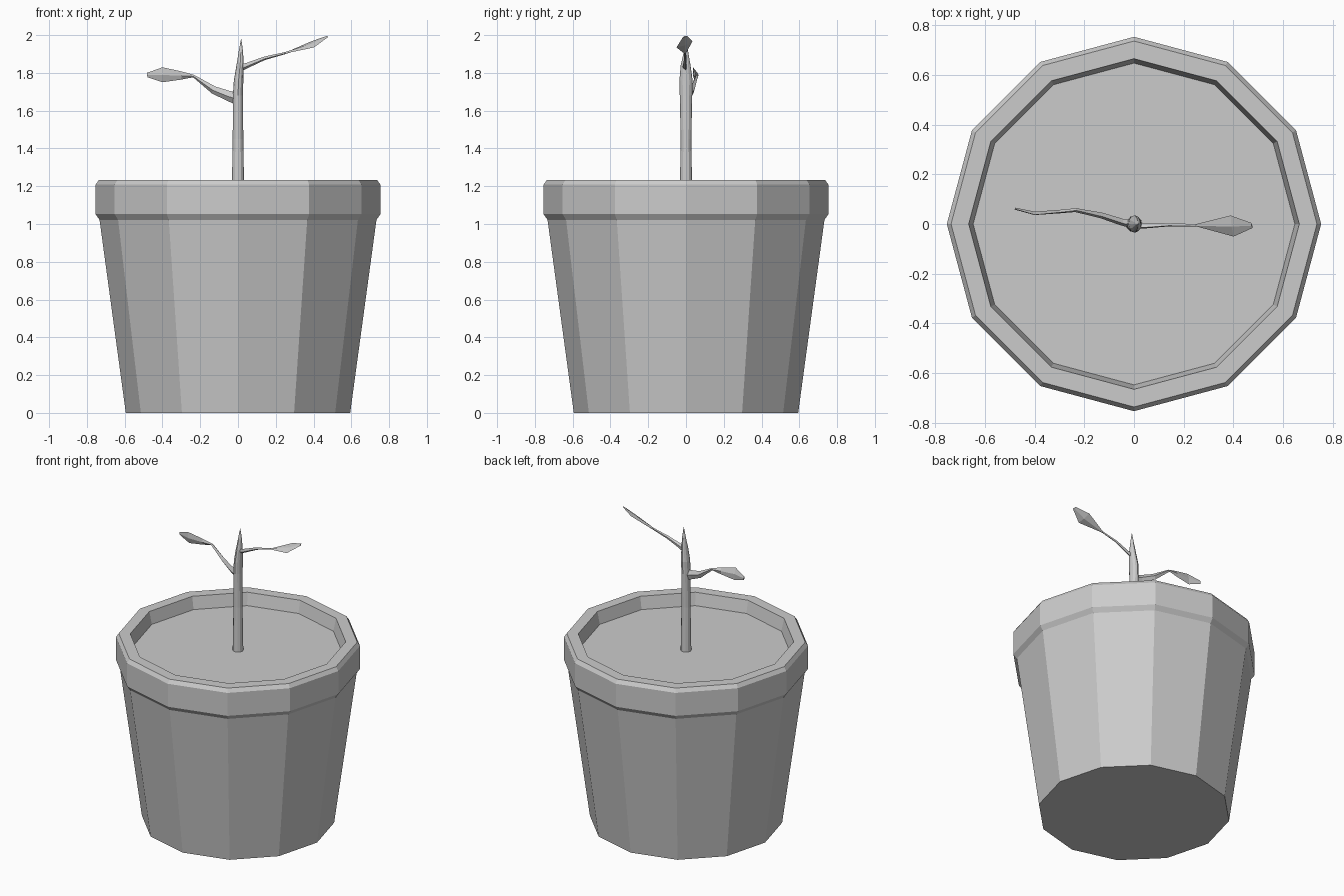
import bpy, bmesh, math
from mathutils import Vector

if "Cube" in bpy.data.objects:
    bpy.data.objects.remove(bpy.data.objects["Cube"])


def make_object(name, bm):
    bmesh.ops.recalc_face_normals(bm, faces=bm.faces)
    mesh = bpy.data.meshes.new(name)
    bm.to_mesh(mesh)
    bm.free()
    obj = bpy.data.objects.new(name, mesh)
    bpy.context.collection.objects.link(obj)
    return obj


def loft(name, rings):
    """Skin a list of equal-length point rings, capping both ends."""
    bm = bmesh.new()
    loops = [[bm.verts.new(p) for p in ring] for ring in rings]
    n = len(loops[0])
    for a, b in zip(loops, loops[1:]):
        for i in range(n):
            j = (i + 1) % n
            bm.faces.new((a[i], a[j], b[j], b[i]))
    bm.faces.new(loops[0][::-1])
    bm.faces.new(loops[-1])
    return make_object(name, bm)


def ellipse(n, x, y, z, rx, ry):
    return [(x + rx * math.cos(math.tau * i / n),
             y + ry * math.sin(math.tau * i / n), z) for i in range(n)]


def diamond_limb(name, stations, across):
    """Four-sided limb: stations are (x, y, z, half width, half thickness)."""
    rings = []
    for i, (x, y, z, w, t) in enumerate(stations):
        before = Vector(stations[max(i - 1, 0)][:3])
        after = Vector(stations[min(i + 1, len(stations) - 1)][:3])
        d = (after - before).normalized()
        side = Vector(across)
        side = (side - d * side.dot(d)).normalized()
        up = d.cross(side)
        c = Vector((x, y, z))
        rings.append([c + side * w, c + up * t, c - side * w, c - up * t])
    return loft(name, rings)


# Twelve-sided pot with chamfered rim; the last ring closes as the inner floor
pot_profile = [(0.594, 0), (0.733, 1.022), (0.754, 1.052), (0.754, 1.208),
               (0.737, 1.233), (0.666, 1.233), (0.648, 1.15)]
loft("pot_with_soil", [ellipse(12, 0, 0, z, r, r) for r, z in pot_profile])

# Tapered stem with a pointed tip
stem = [(0, 0, 1.145, 0.033, 0.033), (0, 0, 1.45, 0.028, 0.028),
        (0, 0, 1.68, 0.027, 0.033), (0.003, 0, 1.76, 0.025, 0.035),
        (0.011, -0.002, 1.84, 0.019, 0.026), (0.015, 0, 1.91, 0.012, 0.012),
        (0.017, 0, 1.979, 0.001, 0.001)]
loft("stem", [ellipse(12, x, y, z, rx, ry) for x, y, z, rx, ry in stem])

# Left branch ending in an upright leaf
diamond_limb("left_branch_leaf", [
    (-0.005, 0.0, 1.665, 0.034, 0.018), (-0.05, 0.008, 1.678, 0.028, 0.014),
    (-0.13, 0.034, 1.71, 0.021, 0.012), (-0.235, 0.056, 1.783, 0.007, 0.008),
    (-0.30, 0.05, 1.786, 0.022, 0.007), (-0.40, 0.043, 1.79, 0.04, 0.007),
    (-0.48, 0.062, 1.789, 0.012, 0.004)], (0, -0.15, 1))

# Right branch ending in a tilted leaf
diamond_limb("right_branch_leaf", [
    (0.01, -0.006, 1.825, 0.012, 0.02), (0.05, -0.008, 1.84, 0.01, 0.015),
    (0.14, -0.003, 1.877, 0.007, 0.01), (0.25, -0.005, 1.905, 0.005, 0.006),
    (0.395, -0.008, 1.951, 0.046, 0.006),
    (0.475, -0.006, 1.993, 0.011, 0.003)], (0.1, 0.85, 0.42))
